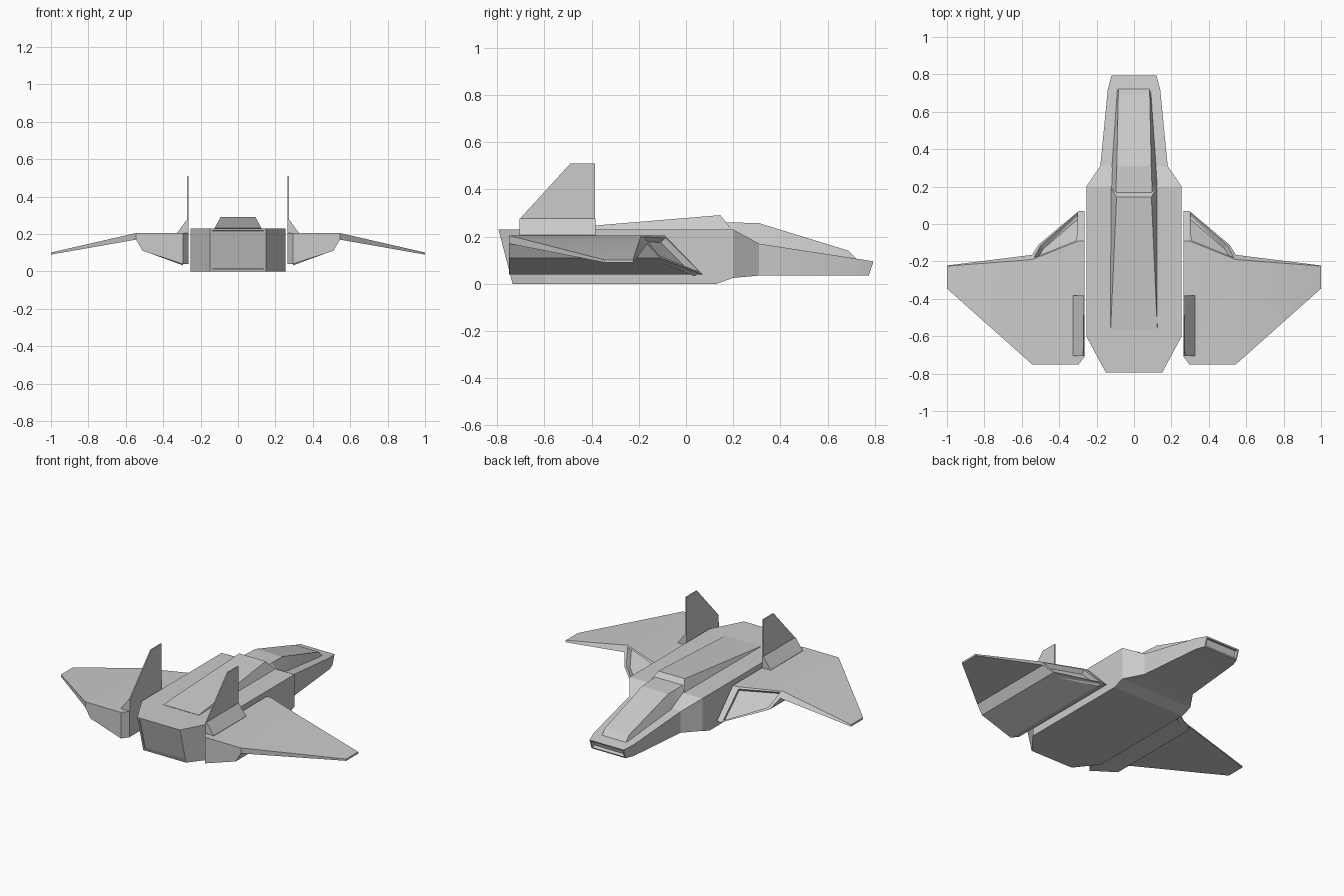
import bpy, bmesh, math

if "Cube" in bpy.data.objects:
    bpy.data.objects.remove(bpy.data.objects["Cube"])


def finish(name, bm, mirror=False):
    """Turn a bmesh into an object, optionally mirrored across x."""
    me = bpy.data.meshes.new(name)
    bm.to_mesh(me)
    bm.free()
    ob = bpy.data.objects.new(name, me)
    bpy.context.collection.objects.link(ob)
    if mirror:
        mod = ob.modifiers.new("mirror", 'MIRROR')
        mod.use_mirror_merge = False
    bpy.ops.object.select_all(action='DESELECT')
    ob.select_set(True)
    bpy.context.view_layer.objects.active = ob
    bpy.ops.object.shade_smooth_by_angle(angle=math.radians(14))
    return ob


def recess(bm, face, rim, depth):
    """Rim around a face, then a sunken panel."""
    bmesh.ops.inset_individual(bm, faces=[face], thickness=rim)
    bmesh.ops.inset_individual(bm, faces=[face], thickness=0.002, depth=-depth)


def loft(stations):
    """Symmetric four-corner sections: (top x, y, z, bottom x, y, z)."""
    bm = bmesh.new()
    rows = []
    for xt, yt, zt, xb, yb, zb in stations:
        rows.append([bm.verts.new(p) for p in
                     ((xt, yt, zt), (-xt, yt, zt), (-xb, yb, zb), (xb, yb, zb))])
    for a, b in zip(rows, rows[1:]):
        for i in range(4):
            j = (i + 1) % 4
            bm.faces.new((a[i], a[j], b[j], b[i]))
    back = bm.faces.new(rows[0])
    front = bm.faces.new(rows[-1])
    bmesh.ops.recalc_face_normals(bm, faces=bm.faces)
    return bm, back, front


# Fuselage with tail panel and nose slot
bm, back, front = loft([
    (0.15, -0.795, 0.23, 0.15, -0.735, 0.0),
    (0.255, -0.60, 0.23, 0.255, -0.60, 0.0),
    (0.255, 0.13, 0.23, 0.255, 0.13, 0.0),
    (0.255, 0.20, 0.23, 0.255, 0.20, 0.025),
    (0.18, 0.31, 0.17, 0.18, 0.31, 0.035),
    (0.14, 0.72, 0.107, 0.14, 0.72, 0.035),
    (0.12, 0.795, 0.095, 0.12, 0.775, 0.035)])
recess(bm, front, 0.012, 0.02)
recess(bm, back, 0.018, 0.004)
finish("fuselage", bm)

# Raised spine behind the cockpit
bm, _, _ = loft([
    (0.125, -0.57, 0.232, 0.127, -0.57, 0.222),
    (0.093, 0.145, 0.291, 0.127, 0.145, 0.222),
    (0.108, 0.17, 0.26, 0.127, 0.20, 0.222)])
finish("spine", bm)

# Cockpit canopy
bm, _, _ = loft([
    (0.096, 0.14, 0.261, 0.127, 0.14, 0.22),
    (0.096, 0.20, 0.26, 0.127, 0.20, 0.22),
    (0.092, 0.31, 0.257, 0.119, 0.31, 0.165),
    (0.084, 0.69, 0.14, 0.093, 0.69, 0.105),
    (0.083, 0.722, 0.107, 0.09, 0.725, 0.10)])
finish("canopy", bm)

# Intake pod and wing, one side, mirrored
bm = bmesh.new()
section = [(0.265, 0.07, -0.71, 0.04), (0.295, 0.07, -0.75, 0.04),
           (0.51, -0.11, -0.75, 0.11), (0.545, -0.165, -0.75, 0.17),
           (0.545, -0.19, -0.75, 0.205), (0.295, -0.09, -0.75, 0.205),
           (0.265, -0.09, -0.71, 0.205)]
f = [bm.verts.new((x, yf, z)) for x, yf, yr, z in section]
r = [bm.verts.new((x, yr, z)) for x, yf, yr, z in section]
for i in range(7):
    if i != 3:                      # the wing joins on here
        j = (i + 1) % 7
        bm.faces.new((f[i], f[j], r[j], r[i]))
bm.faces.new((f[0], f[1], f[5], f[6]))
intake = bm.faces.new((f[1], f[2], f[4], f[5]))
bm.faces.new((f[2], f[3], f[4]))
bm.faces.new((r[0], r[1], r[5], r[6]))
bm.faces.new(r[1:6])
root = [f[3], f[4], r[4], r[3]]
tip = [bm.verts.new(p) for p in ((1, -0.222, 0.09), (1, -0.225, 0.101),
                                 (1, -0.345, 0.101), (1, -0.345, 0.09))]
for i in range(4):
    j = (i + 1) % 4
    bm.faces.new((root[i], root[j], tip[j], tip[i]))
bm.faces.new(tip)
bmesh.ops.recalc_face_normals(bm, faces=bm.faces)
recess(bm, intake, 0.016, 0.03)
finish("wing_pod", bm, mirror=True)


def prism(profile, offset):
    """Extrude a closed 3D profile along an offset."""
    bm = bmesh.new()
    face = bm.faces.new([bm.verts.new(p) for p in profile])
    ext = bmesh.ops.extrude_face_region(bm, geom=[face], use_keep_orig=True)
    verts = [v for v in ext["geom"] if isinstance(v, bmesh.types.BMVert)]
    bmesh.ops.translate(bm, verts=verts, vec=offset)
    bmesh.ops.recalc_face_normals(bm, faces=bm.faces)
    return bm


# Tail fins
fin = [(-0.705, 0.20), (-0.705, 0.275), (-0.49, 0.51), (-0.385, 0.51), (-0.385, 0.20)]
finish("tail_fin", prism([(0.265, y, z) for y, z in fin], (0.007, 0, 0)), mirror=True)

# Wedge-shaped fin bases
wedge = [(0.266, 0.20), (0.325, 0.20), (0.325, 0.207), (0.273, 0.277), (0.266, 0.277)]
finish("fin_base", prism([(x, -0.706, z) for x, z in wedge], (0, 0.323, 0)), mirror=True)
